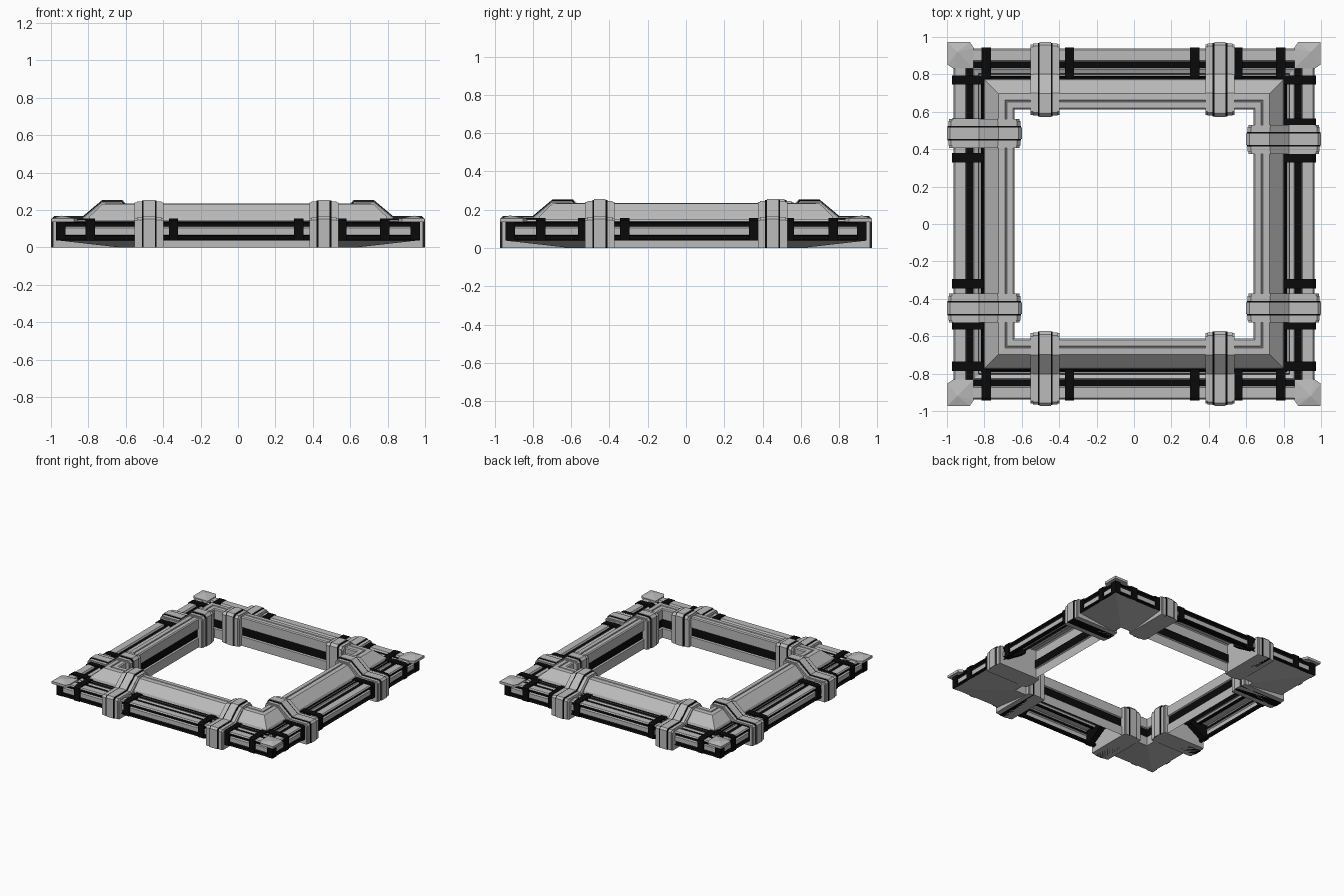
import bpy, bmesh
from mathutils import Vector

if "Cube" in bpy.data.objects:
    bpy.data.objects.remove(bpy.data.objects["Cube"])

IX, IY = 0.64, 0.612          # half size of the opening
black = bpy.data.materials.new("black_trim")
black.diffuse_color = (0.003, 0.003, 0.003, 1)
black.use_nodes = True
black.node_tree.nodes["Principled BSDF"].inputs["Base Color"].default_value = black.diffuse_color
grey = bpy.data.materials.new("grey_metal")
grey.diffuse_color = (0.5, 0.5, 0.5, 1)
grey.use_nodes = True
grey.node_tree.nodes["Principled BSDF"].inputs["Base Color"].default_value = grey.diffuse_color


def finish(bm, name, mats=(grey,)):
    bmesh.ops.recalc_face_normals(bm, faces=bm.faces)
    me = bpy.data.meshes.new(name)
    bm.to_mesh(me)
    bm.free()
    for m in mats:
        me.materials.append(m)
    ob = bpy.data.objects.new(name, me)
    bpy.context.collection.objects.link(ob)
    return ob


def place(side, s, d, z):
    """Side-local (along, outward, up) to world."""
    return {"right": (IX + d, s, z), "left": (-IX - d, s, z),
            "back": (s, IY + d, z), "front": (s, -IY - d, z)}[side]


def extrude(name, side, profile, centre, width, mat):
    """Extrude a cross-section along one side of the frame."""
    bm = bmesh.new()
    ends = [[bm.verts.new(place(side, centre + e * width / 2, d, z)) for d, z in profile]
            for e in (-1, 1)]
    n = len(profile)
    for i in range(n):
        j = (i + 1) % n
        bm.faces.new((ends[0][i], ends[0][j], ends[1][j], ends[1][i]))
    for ring in ends:
        bm.faces.new(ring)
    return finish(bm, name, [mat])


# Main frame: mitred rail, open below; third value marks a black strip after the point
rail = [(0, 0, 0), (0, .075, 0), (.012, .08, 1), (.012, .145, 0), (0, .15, 0),
        (0, .228, 0), (.008, .235, 0), (.04, .235, 0), (.042, .229, 0), (.048, .229, 0),
        (.05, .235, 0), (.085, .233, 0), (.155, .165, 0), (.16, .148, 1),
        (.17, .135, 1), (.178, .148, 0), (.188, .148, 1), (.192, .138, 0),
        (.215, .148, 0), (.222, .135, 1), (.255, .135, 0), (.262, .148, 0),
        (.318, .148, 0), (.325, .138, 1), (.31, .13, 1), (.31, .112, 0),
        (.32, .105, 0), (.32, .068, 1), (.305, .062, 1), (.305, .045, 1),
        (.325, .038, 0)]
bm = bmesh.new()
loops = [[bm.verts.new((sx * (IX + d), sy * (IY + d), z))
          for sx, sy in ((1, 1), (-1, 1), (-1, -1), (1, -1))] for d, z, _ in rail]
for a, b, point in zip(loops, loops[1:], rail):
    for i in range(4):
        j = (i + 1) % 4
        f = bm.faces.new((a[i], a[j], b[j], b[i]))
        f.material_index = point[2]
finish(bm, "frame_rail", [grey, black])

# Clamp bands, built of stacked layers of the same stepped section
band = [(-.04, 0), (-.04, .235), (-.022, .255), (.085, .255), (.19, .167),
        (.345, .167), (.36, .152), (.36, 0)]
layers = [("base", .155, .94, grey), ("flange", .132, .965, grey),
          ("seam", .078, .985, black), ("core", .06, 1.0, grey)]
bands = {"left": (-.45, .485), "right": (-.45, .453),
         "front": (-.475, .46), "back": (-.475, .46)}
for side, spots in bands.items():
    for c in spots:
        for part, width, k, mat in layers:
            prof = [(.16 + (d - .16) * k, z * k) for d, z in band]
            extrude(f"{side}_band_{part}", side, prof, c, width, mat)

# Black straps wrapping the outer step of the rail
strap = [(.162, .12), (.162, .156), (.315, .156), (.332, .145), (.332, .038), (.295, .038)]
straps = {"left": (-.76, -.54, -.32, .355, .54, .77), "right": (-.76, -.54, -.32, .355, .54, .77),
          "front": (-.79, -.345, .325, .555, .785), "back": (-.79, -.345, .325, .555, .785)}
for side, spots in straps.items():
    for c in spots:
        extrude(f"{side}_strap", side, strap, c, .05, black)

# Corner pieces: sloped underside, black post and faceted cap
cap_rim = [(0, 0), (-.12, 0), (-.14, -.03), (-.14, -.14), (-.03, -.14), (0, -.12)]
for sx in (-1, 1):
    for sy in (-1, 1):
        # two mitred panels rising from the inner edge to the outer edge
        bm = bmesh.new()
        inner, outer, x_in, x_out, y_in, y_out = [
            bm.verts.new((sx * x, sy * y, z)) for x, y, z in (
                (IX, IY, .001), (IX + .325, IY + .325, .038),
                (.46, IY, .001), (.46, IY + .325, .038),
                (IX, .45, .001), (IX + .325, .45, .038))]
        bm.faces.new((inner, outer, x_out, x_in))
        bm.faces.new((inner, y_in, y_out, outer))
        finish(bm, "corner_underside")

        bm = bmesh.new()
        bmesh.ops.create_cube(bm, size=1)
        for v in bm.verts:
            v.co = Vector((sx * (.947 + v.co.x * .05), sy * (.919 + v.co.y * .05),
                           .09 + v.co.z * .1))
        finish(bm, "corner_post", [black])

        bm = bmesh.new()
        rings = [[bm.verts.new((sx * (.997 + x), sy * (.972 + y), z)) for x, y in cap_rim]
                 for z in (.135, .155)]
        tip = bm.verts.new((sx * .945, sy * .92, .17))
        for i in range(6):
            j = (i + 1) % 6
            bm.faces.new((rings[0][i], rings[0][j], rings[1][j], rings[1][i]))
            bm.faces.new((rings[1][i], rings[1][j], tip))
        bm.faces.new(rings[0])
        finish(bm, "corner_cap")
